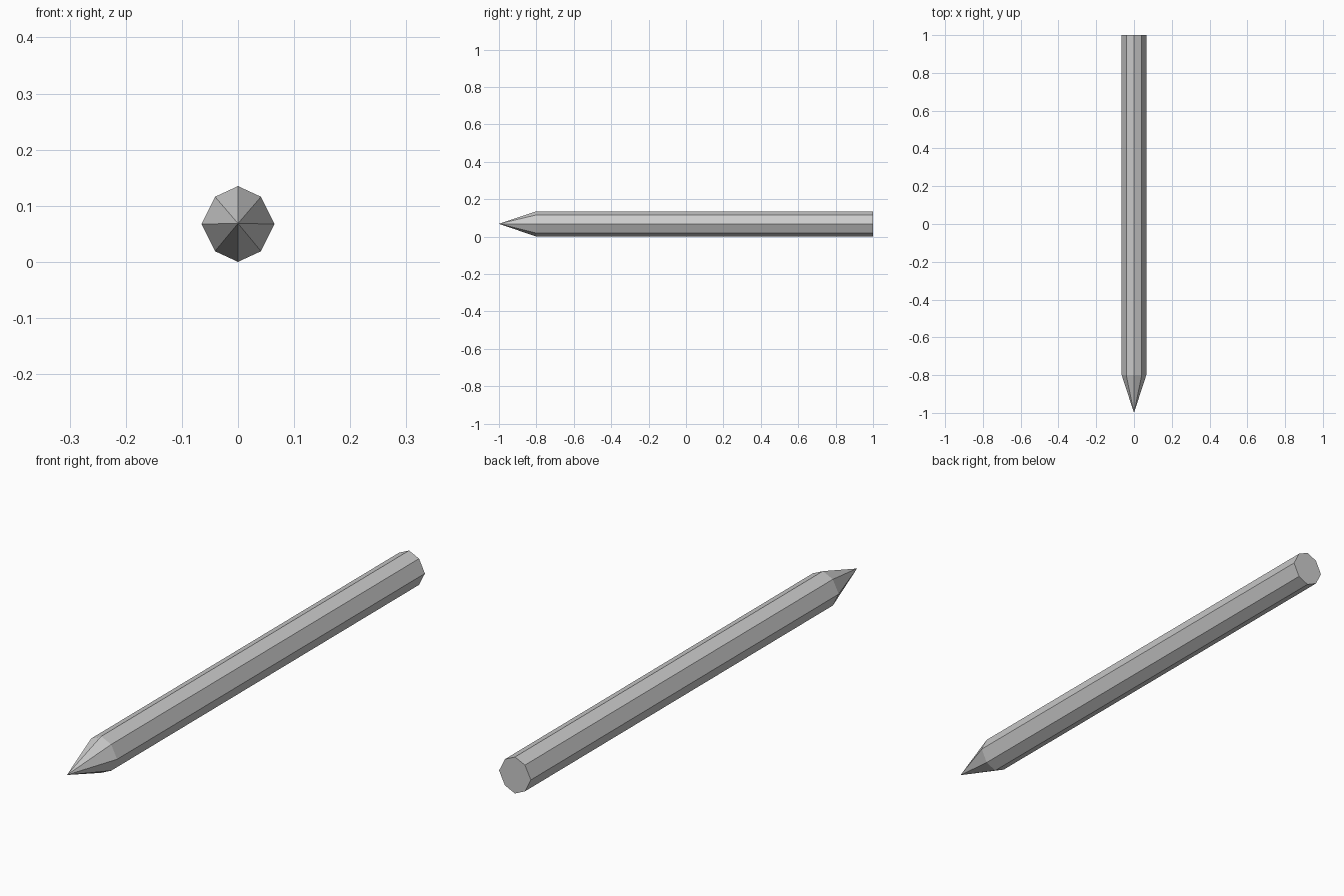
import bpy, bmesh

if "Cube" in bpy.data.objects:
    bpy.data.objects.remove(bpy.data.objects["Cube"])

# Octagonal cross-section (x, z), slightly flattened at the diagonals
RX, RZ, CZ = 0.065, 0.0675, 0.0675
DX, DZ = 0.041, 0.0485
section = [(RX, 0), (DX, DZ), (0, RZ), (-DX, DZ),
           (-RX, 0), (-DX, -DZ), (0, -RZ), (DX, -DZ)]
SHOULDER, TIP, END = -0.80, -1.0, 1.0

bm = bmesh.new()

# Shaft rings and sharpened point
front = [bm.verts.new((x, SHOULDER, CZ + z)) for x, z in section]
back = [bm.verts.new((x, END, CZ + z)) for x, z in section]
tip = bm.verts.new((0, TIP, CZ + 0.001))
n = len(section)
for i in range(n):
    j = (i + 1) % n
    bm.faces.new((front[i], front[j], back[j], back[i]))
    bm.faces.new((front[j], front[i], tip))

# Flat end cap
bm.faces.new(back)
bmesh.ops.recalc_face_normals(bm, faces=bm.faces)

mesh = bpy.data.meshes.new("pointed_stake")
bm.to_mesh(mesh)
bm.free()
bpy.context.collection.objects.link(bpy.data.objects.new("pointed_stake", mesh))
